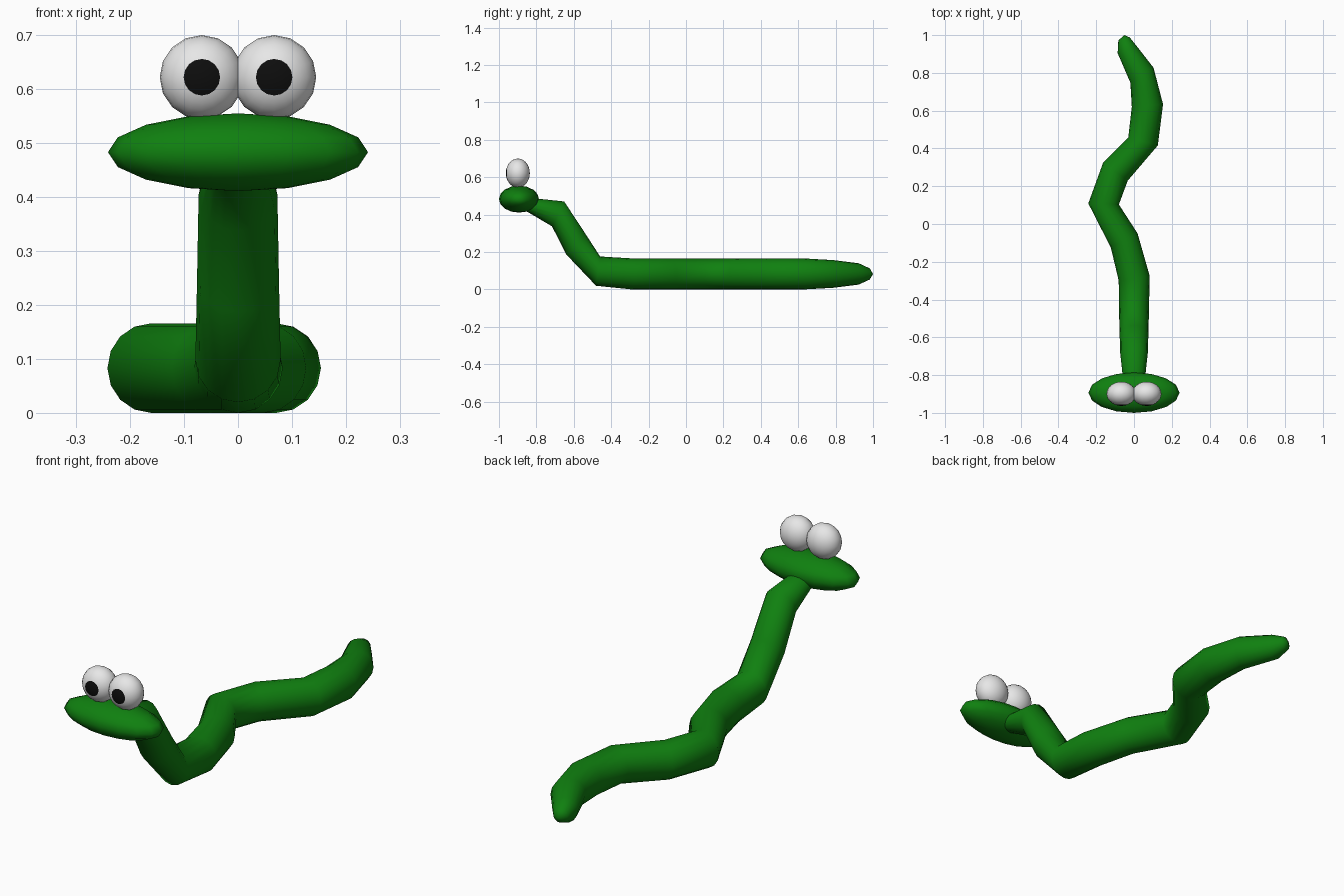
import bpy, bmesh, math
from mathutils import Vector, Matrix

if "Cube" in bpy.data.objects:
    bpy.data.objects.remove(bpy.data.objects["Cube"])


def material(name, rgb):
    m = bpy.data.materials.new(name)
    m.diffuse_color = (*rgb, 1)
    m.use_nodes = True
    m.node_tree.nodes["Principled BSDF"].inputs["Base Color"].default_value = m.diffuse_color
    return m


green = material("green skin", (0.005, 0.216, 0.005))
white = material("eye white", (0.8, 0.8, 0.8))
black = material("pupil black", (0.004, 0.004, 0.004))


def finish(name, bm, mats):
    bmesh.ops.recalc_face_normals(bm, faces=bm.faces)
    for f in bm.faces:
        f.smooth = True
    me = bpy.data.meshes.new(name)
    bm.to_mesh(me)
    bm.free()
    for m in mats:
        me.materials.append(m)
    ob = bpy.data.objects.new(name, me)
    bpy.context.collection.objects.link(ob)
    return ob


# Body: rings along the wiggly path (x, y, z, yaw, pitch, half width, half height)
rings = [
    (0, -0.885, 0.462, 0, 12, 0.045, 0.028),
    (0, -0.83, 0.450, 0, 18, 0.057, 0.040),
    (0, -0.684, 0.404, 0, 26, 0.073, 0.074),
    (0, -0.588, 0.241, 0, 44, 0.076, 0.075),
    (0, -0.470, 0.098, 0, 8, 0.079, 0.079),
    (0.001, -0.287, 0.083, 9, 0, 0.083, 0.083),
    (-0.052, -0.087, 0.083, 28, 0, 0.080, 0.083),
    (-0.161, 0.106, 0.083, -2, 0, 0.081, 0.083),
    (-0.098, 0.278, 0.083, -37, 0, 0.081, 0.083),
    (0.048, 0.437, 0.083, -15, 0, 0.081, 0.083),
    (0.071, 0.627, 0.083, 5, 0, 0.083, 0.083),
    (0.042, 0.788, 0.083, 33, 0, 0.073, 0.074),
    (-0.036, 0.923, 0.083, 20, 0, 0.054, 0.057),
    (-0.053, 0.980, 0.083, 15, 0, 0.031, 0.031),
]
SIDES = 16
bm = bmesh.new()
loops = []
for x, y, z, yaw, pitch, w, h in rings:
    a, p = math.radians(yaw), math.radians(pitch)
    side = Vector((math.cos(a), math.sin(a), 0)) * w
    up = Vector((0, math.sin(p), math.cos(p))) * h
    loops.append([bm.verts.new(Vector((x, y, z))
                               + side * math.cos(i * math.tau / SIDES)
                               + up * math.sin(i * math.tau / SIDES))
                  for i in range(SIDES)])
for r0, r1 in zip(loops, loops[1:]):
    for i in range(SIDES):
        j = (i + 1) % SIDES
        bm.faces.new((r0[i], r0[j], r1[j], r1[i]))
bm.faces.new(loops[0])
# Rounded tail tip
tip = bm.verts.new((-0.051, 1.0, 0.083))
for i in range(SIDES):
    bm.faces.new((loops[-1][i], loops[-1][(i + 1) % SIDES], tip))
finish("body", bm, [green])

# Head: wide flat ellipsoid
bm = bmesh.new()
bmesh.ops.create_uvsphere(bm, u_segments=16, v_segments=8, radius=1)
bmesh.ops.transform(bm, verts=bm.verts, matrix=Matrix.Translation((0, -0.893, 0.483))
                    @ Matrix.Diagonal((0.241, 0.107, 0.072, 1)))
finish("head", bm, [green])

# Eyes: pole faces forward so the pupil is the front cap
for name, sx in (("left_eye", 1), ("right_eye", -1)):
    bm = bmesh.new()
    bmesh.ops.create_uvsphere(bm, u_segments=16, v_segments=14, radius=1)
    bmesh.ops.rotate(bm, verts=bm.verts, matrix=Matrix.Rotation(math.pi / 2, 3, 'X'))
    for f in bm.faces:
        f.material_index = int(f.calc_center_median().y < -0.91)
    bmesh.ops.transform(bm, verts=bm.verts,
                        matrix=Matrix.Translation((sx * 0.067, -0.899, 0.622))
                        @ Matrix.Diagonal((0.078, 0.064, 0.078, 1)))
    finish(name, bm, [white, black])
